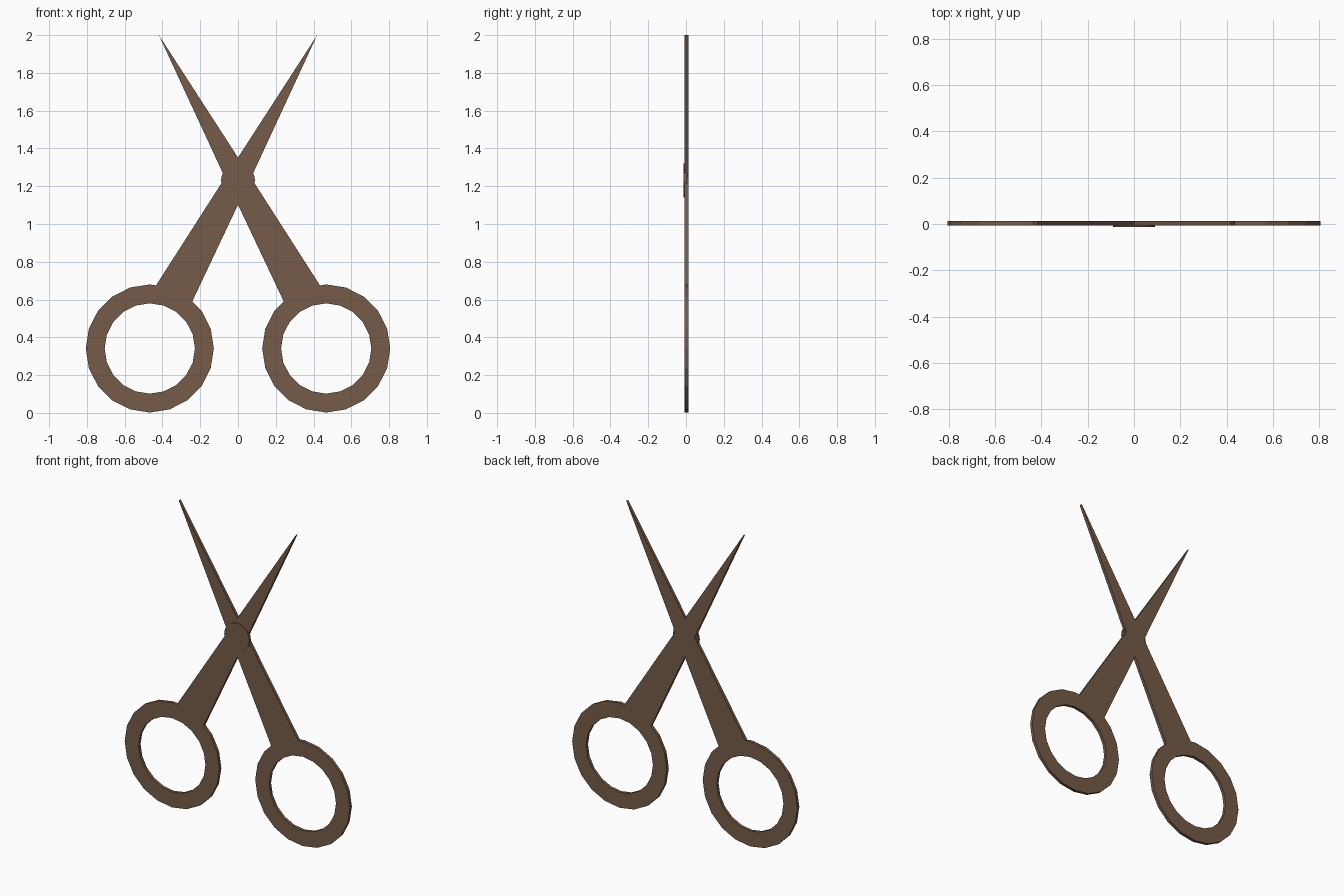
import bpy, bmesh
from math import cos, sin, tau

if "Cube" in bpy.data.objects:
    bpy.data.objects.remove(bpy.data.objects["Cube"])

FRONT, BACK = -0.007, 0.0125      # faces of the flat body
brown = bpy.data.materials.new("brown")
brown.diffuse_color = (0.18, 0.105, 0.065, 1)
brown.use_nodes = True
brown.node_tree.nodes["Principled BSDF"].inputs["Base Color"].default_value = brown.diffuse_color


def finish(name, bm):
    bmesh.ops.recalc_face_normals(bm, faces=bm.faces)
    mesh = bpy.data.meshes.new(name)
    bm.to_mesh(mesh)
    bm.free()
    mesh.materials.append(brown)
    obj = bpy.data.objects.new(name, mesh)
    bpy.context.collection.objects.link(obj)


def circle(cx, cz, r, n):
    return [(cx + r * cos(tau * i / n), cz + r * sin(tau * i / n)) for i in range(n)]


def plate(name, outline, y0, y1):
    """Extrude an x-z outline from y0 to y1."""
    bm = bmesh.new()
    face = bm.faces.new([bm.verts.new((x, y0, z)) for x, z in outline])
    ext = bmesh.ops.extrude_face_region(bm, geom=[face], use_keep_orig=True)
    new = [v for v in ext["geom"] if isinstance(v, bmesh.types.BMVert)]
    bmesh.ops.translate(bm, verts=new, vec=(0, y1 - y0, 0))
    finish(name, bm)


def ring(name, cx, cz, r_out, r_in, n):
    bm = bmesh.new()
    section = [(r_out, FRONT), (r_out, BACK), (r_in, BACK), (r_in, FRONT)]
    loops = [[bm.verts.new((x, y, z)) for x, z in circle(cx, cz, r, n)] for r, y in section]
    for k in range(4):
        a, b = loops[k], loops[(k + 1) % 4]
        for i in range(n):
            j = (i + 1) % n
            bm.faces.new((a[i], a[j], b[j], b[i]))
    finish(name, bm)


# Crossed blades and shanks: right half of the outline, mirrored
half = [(0, 1.352), (0.419, 2.0), (0.069, 1.245), (0.434, 0.675), (0.243, 0.588), (0, 1.102)]
plate("blades", half + [(-x, z) for x, z in half[-2:0:-1]], FRONT, BACK)

# Finger rings
for side, sx in (("left", -1), ("right", 1)):
    ring(side + "_finger_ring", sx * 0.467, 0.341, 0.339, 0.239, 20)

# Pivot disc, slightly proud of the front
plate("pivot_disc", circle(0, 1.23, 0.09, 20), -0.0125, 0.004)
